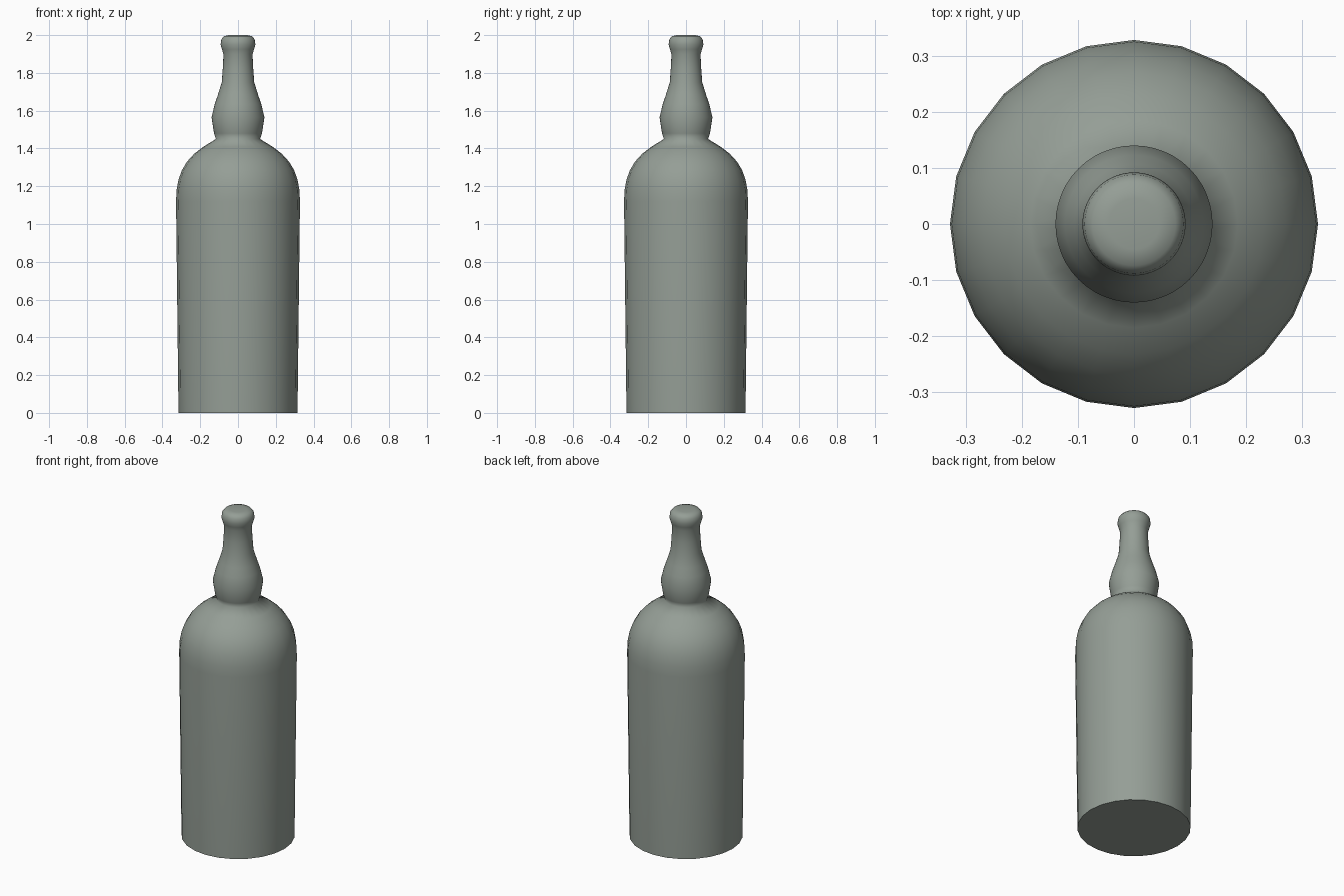
import bpy, bmesh, math

if "Cube" in bpy.data.objects:
    bpy.data.objects.remove(bpy.data.objects["Cube"])


def ring(bm, r, z, sides):
    step = 2 * math.pi / sides
    return [bm.verts.new((r * math.cos(i * step), r * math.sin(i * step), z))
            for i in range(sides)]


def lathe(name, lower, upper, sides, colour):
    """Revolve (radius, height) points; the upper profile has twice the sides."""
    bm = bmesh.new()
    rings = [ring(bm, r, z, sides) for r, z in lower]
    rings += [ring(bm, r, z, sides * 2) for r, z in upper]
    for a, b in zip(rings, rings[1:]):
        n, k = len(a), len(b) // len(a)
        for i in range(n):
            top = [b[(i * k + s) % len(b)] for s in range(k, -1, -1)]
            bm.faces.new([a[i], a[(i + 1) % n]] + top)
    bm.faces.new(rings[0][::-1])
    bm.faces.new(rings[-1])
    bmesh.ops.triangulate(bm, faces=[f for f in bm.faces if len(f.verts) == 5])
    mesh = bpy.data.meshes.new(name)
    bm.to_mesh(mesh)
    bm.free()
    mat = bpy.data.materials.new(name + "_glass")
    mat.diffuse_color = colour
    mat.use_nodes = True
    mat.node_tree.nodes["Principled BSDF"].inputs["Base Color"].default_value = mat.diffuse_color
    mesh.materials.append(mat)
    obj = bpy.data.objects.new(name, mesh)
    bpy.context.collection.objects.link(obj)
    bpy.ops.object.select_all(action='DESELECT')
    obj.select_set(True)
    bpy.context.view_layer.objects.active = obj
    # Only the base rim stays sharp
    bpy.ops.object.shade_smooth_by_angle(angle=math.radians(85))
    return obj


# Whole bottle as one continuous surface
body = [(0.315, 0), (0.328, 1.12)]
shoulder = [(0.325, 1.18), (0.315, 1.235), (0.297, 1.285), (0.270, 1.33),
            (0.232, 1.372), (0.185, 1.408)]
neck = [(0.117, 1.45), (0.127, 1.48), (0.140, 1.565), (0.123, 1.635),
        (0.106, 1.685), (0.086, 1.75), (0.080, 1.83), (0.077, 1.90)]
lip = [(0.085, 1.925), (0.092, 1.95), (0.088, 1.978), (0.074, 1.995),
       (0.045, 2.0)]
lathe("bottle", body + shoulder, neck + lip, 24, (0.30, 0.342, 0.305, 1))
